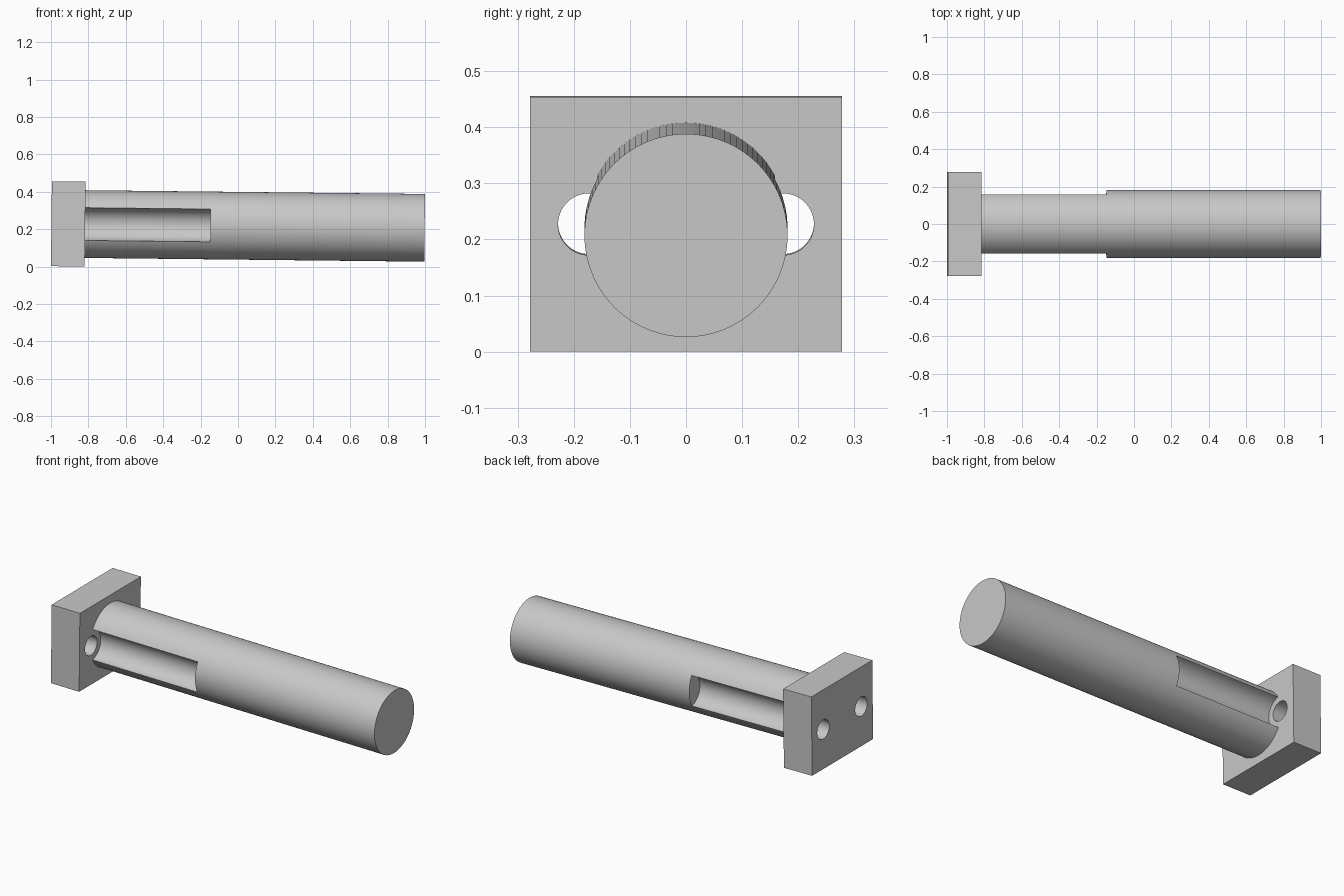
import bpy
from math import pi
from mathutils import Matrix

if "Cube" in bpy.data.objects:
    bpy.data.objects.remove(bpy.data.objects["Cube"])

# Main sizes, measured along the shaft axis from the back of the plate
LENGTH, PLATE_T, PLATE_W, PLATE_H = 1.9955, 0.18, 0.556, 0.454
SHAFT_R, HOLE_R, GROOVE_R = 0.181, 0.055, 0.089
HOLE_Y, GROOVE_END = 0.173, 0.85
TILT = 0.011

grey = bpy.data.materials.new("light_grey")
grey.use_nodes = True
grey.diffuse_color = (0.58, 0.58, 0.58, 1)
grey.node_tree.nodes["Principled BSDF"].inputs["Base Color"].default_value = (0.58, 0.58, 0.58, 1)


def rod(name, radius, x0, x1, y=0, sides=96):
    """Cylinder lying along x."""
    bpy.ops.mesh.primitive_cylinder_add(vertices=sides, radius=radius, depth=x1 - x0)
    obj = bpy.context.object
    obj.name = name
    obj.data.transform(Matrix.Translation(((x0 + x1) / 2, y, 0)) @ Matrix.Rotation(pi / 2, 4, 'Y'))
    return obj


def cut(target, cutter):
    """Subtract the cutter and discard it."""
    cutter.hide_render = True
    mod = target.modifiers.new("cut", 'BOOLEAN')
    mod.operation = 'DIFFERENCE'
    mod.solver = 'EXACT'
    mod.object = cutter
    bpy.context.view_layer.objects.active = target
    bpy.ops.object.modifier_apply(modifier=mod.name)
    bpy.data.objects.remove(cutter)


# Mounting plate and round shaft
bpy.ops.mesh.primitive_cube_add(size=1)
plate = bpy.context.object
plate.name = "mounting_plate"
plate.data.transform(Matrix.Translation((PLATE_T / 2, 0, 0))
                     @ Matrix.Diagonal((PLATE_T, PLATE_W, PLATE_H, 1)))
shaft = rod("shaft", SHAFT_R, PLATE_T, LENGTH)

# Bolt holes through the plate, with clearance grooves along the shaft
for side in (-1, 1):
    cut(plate, rod("hole_cutter", HOLE_R, -0.1, PLATE_T + 0.1, side * HOLE_Y, 64))
    cut(shaft, rod("groove_cutter", GROOVE_R, PLATE_T - 0.1, GROOVE_END, side * HOLE_Y, 64))

# Slight downward tilt of the whole piece, then finish
place = Matrix.Translation((-0.9975, 0, 0.229)) @ Matrix.Rotation(TILT, 4, 'Y')
for obj in (plate, shaft):
    obj.data.transform(place)
    obj.data.materials.clear()
    obj.data.materials.append(grey)
    bpy.ops.object.select_all(action='DESELECT')
    obj.select_set(True)
    bpy.context.view_layer.objects.active = obj
    bpy.ops.object.shade_smooth_by_angle(angle=pi / 6)
